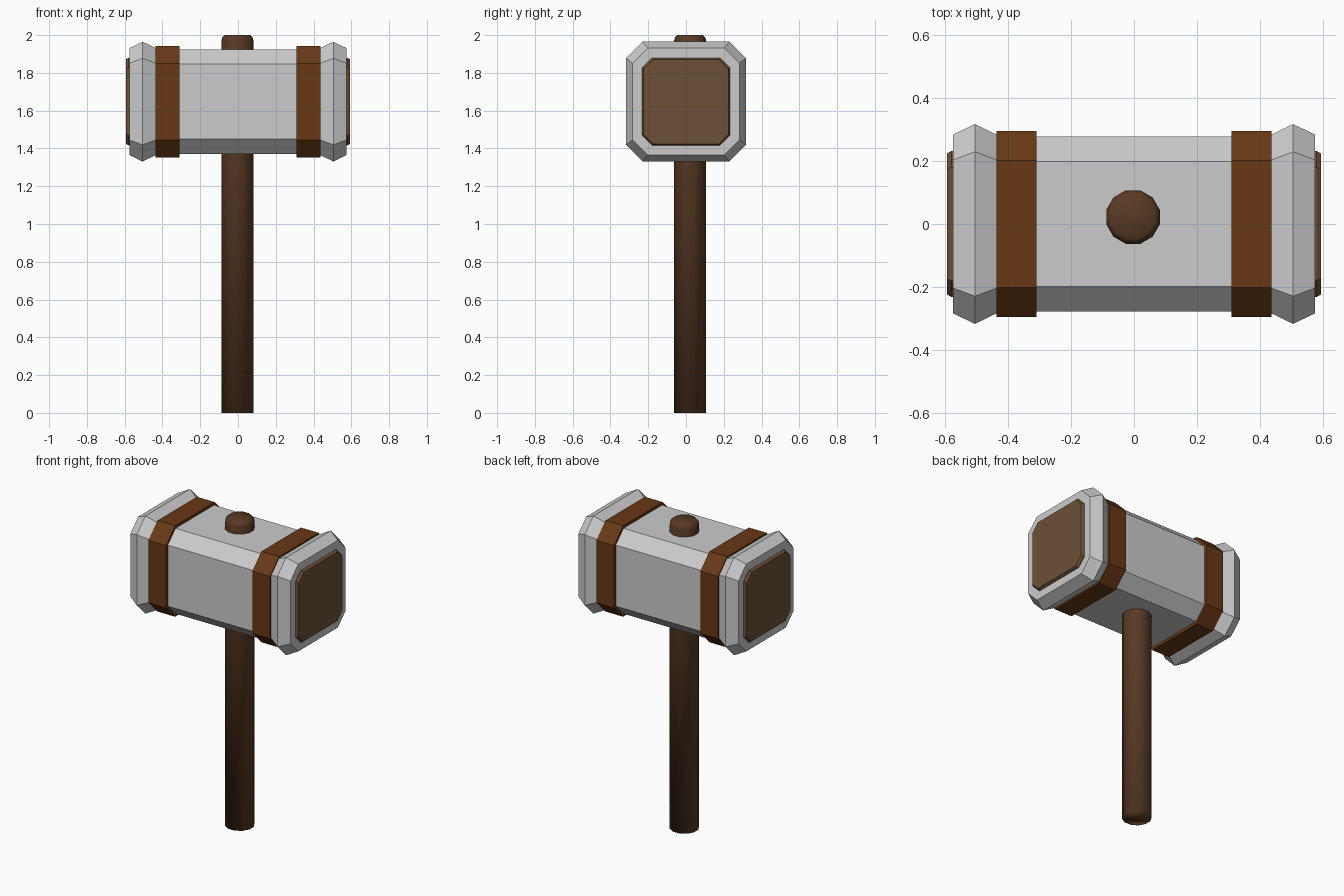
import bpy, bmesh
from math import cos, sin, pi

if "Cube" in bpy.data.objects:
    bpy.data.objects.remove(bpy.data.objects["Cube"])

HEAD_Z = 1.648


def material(name, rgb):
    m = bpy.data.materials.new(name)
    m.diffuse_color = (*rgb, 1)
    m.use_nodes = True
    m.node_tree.nodes["Principled BSDF"].inputs["Base Color"].default_value = m.diffuse_color
    return m


def loft(name, rings, mat=None, smooth=False):
    """Skin a list of equal-length point rings and cap both ends."""
    bm = bmesh.new()
    loops = [[bm.verts.new(p) for p in ring] for ring in rings]
    n = len(loops[0])
    for a, b in zip(loops, loops[1:]):
        for i in range(n):
            j = (i + 1) % n
            bm.faces.new((a[i], a[j], b[j], b[i]))
    bm.faces.new(loops[0])
    bm.faces.new(loops[-1])
    bmesh.ops.recalc_face_normals(bm, faces=bm.faces)
    for f in bm.faces:
        f.smooth = smooth
    me = bpy.data.meshes.new(name)
    bm.to_mesh(me)
    bm.free()
    ob = bpy.data.objects.new(name, me)
    bpy.context.collection.objects.link(ob)
    if mat:
        me.materials.append(mat)
    return ob


def octagon(x, h, f):
    """Chamfered square of half size h, half flat length f, facing x."""
    pts = [(h, -f), (h, f), (f, h), (-f, h), (-h, f), (-h, -f), (-f, -h), (f, -h)]
    return [(x, y, HEAD_Z + z) for y, z in pts]


def circle(z, r, n=12):
    return [(-0.003 + r * cos(2 * pi * (i + .5) / n),
             0.022 + r * sin(2 * pi * (i + .5) / n), z) for i in range(n)]


wood = material("dark_wood", (0.10, 0.042, 0.018))
leather = material("leather", (0.14, 0.04, 0.008))
pad = material("striking_pad", (0.15, 0.08, 0.038))

# Head block
loft("head_block", [octagon(-0.45, 0.277, 0.198), octagon(0.45, 0.277, 0.198)])

# Collars, straps and striking pads on both ends
for side, s in (("left", -1), ("right", 1)):
    loft(side + "_strap", [octagon(s * 0.31, 0.295, 0.202),
                           octagon(s * 0.437, 0.295, 0.202)], leather)
    loft(side + "_collar", [octagon(s * 0.435, 0.283, 0.203),
                            octagon(s * 0.505, 0.317, 0.229),
                            octagon(s * 0.575, 0.283, 0.203)])
    loft(side + "_pad", [octagon(s * 0.56, 0.232, 0.18),
                         octagon(s * 0.579, 0.232, 0.18),
                         octagon(s * 0.593, 0.224, 0.173)], pad)

# Handle running through the head, with a rounded top
loft("handle", [circle(0, 0.088), circle(1.97, 0.088), circle(1.988, 0.083),
                circle(2.0, 0.07)], wood, smooth=True)
